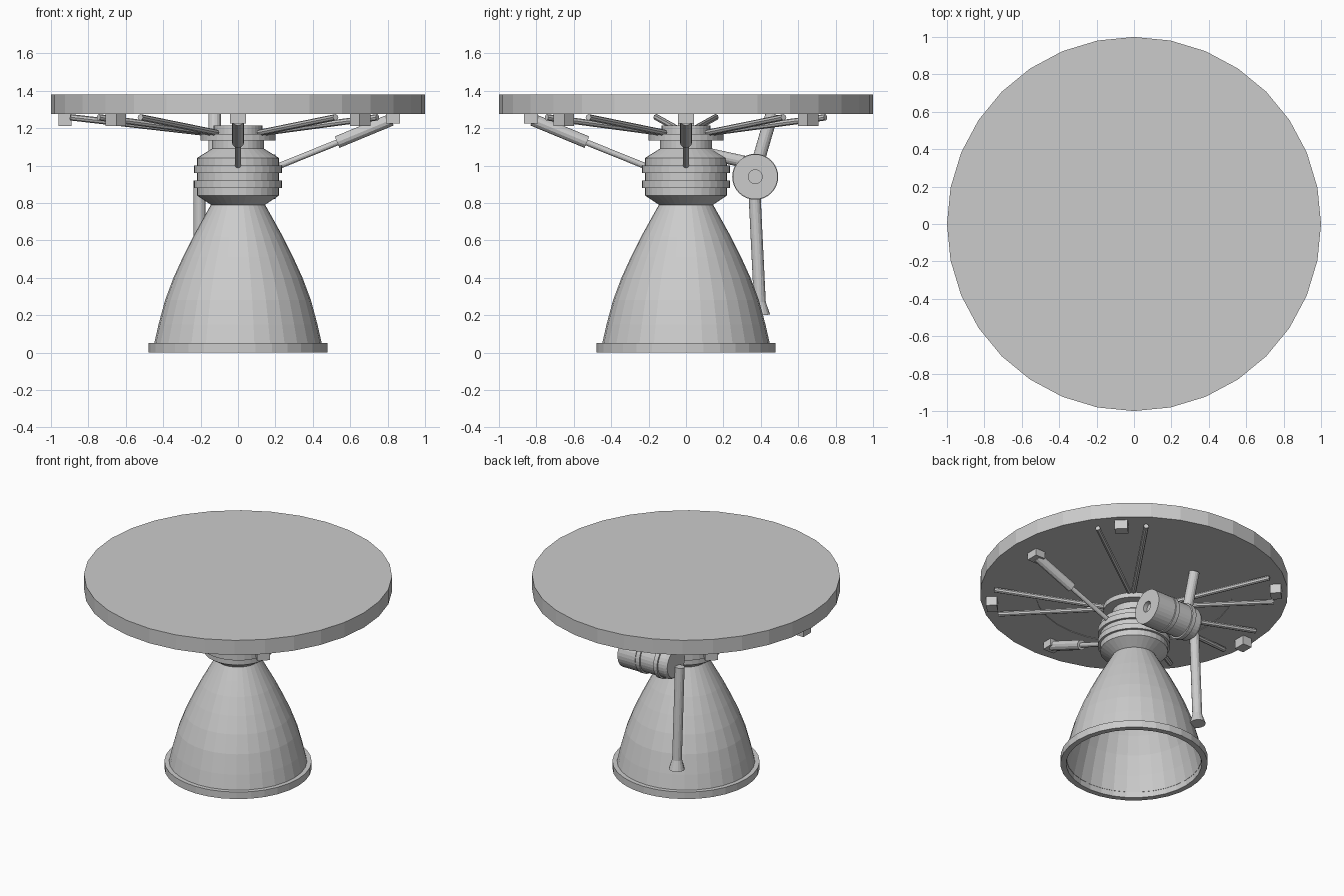
import bpy, bmesh, math
from mathutils import Vector, Matrix

if "Cube" in bpy.data.objects:
    bpy.data.objects.remove(bpy.data.objects["Cube"])


def finish(name, bm):
    bmesh.ops.remove_doubles(bm, verts=bm.verts, dist=1e-5)
    bmesh.ops.recalc_face_normals(bm, faces=bm.faces)
    me = bpy.data.meshes.new(name)
    bm.to_mesh(me)
    bm.free()
    ob = bpy.data.objects.new(name, me)
    bpy.context.collection.objects.link(ob)
    return ob


def lathe(name, profile, sides=32, matrix=Matrix(), closed=False):
    """Revolve (radius, height) points around z."""
    bm = bmesh.new()
    pts = list(profile) + ([profile[0]] if closed else [])
    verts = [bm.verts.new((r, 0, z)) for r, z in pts]
    edges = [bm.edges.new(p) for p in zip(verts, verts[1:])]
    bmesh.ops.spin(bm, geom=verts + edges, cent=(0, 0, 0), axis=(0, 0, 1),
                   angle=math.tau, steps=sides)
    bmesh.ops.transform(bm, matrix=matrix, verts=bm.verts)
    return finish(name, bm)


def tube(name, a, b, r1, r2=None, sides=12):
    """Capped round bar between two points."""
    a, b = Vector(a), Vector(b)
    d = b - a
    m = Matrix.Translation(a) @ d.to_track_quat('Z', 'Y').to_matrix().to_4x4()
    h = d.length
    return lathe(name, [(0, 0), (r1, 0), (r2 or r1, h), (0, h)], sides, m)


def block(name, centre, size, angle):
    bm = bmesh.new()
    m = (Matrix.Rotation(angle, 4, 'Z') @ Matrix.Translation(centre)
         @ Matrix.Diagonal((*size, 1)))
    bmesh.ops.create_cube(bm, size=1, matrix=m)
    return finish(name, bm)


def polar(r, deg, z):
    a = math.radians(deg)
    return (r * math.cos(a), r * math.sin(a), z)


# Mounting plate with a faint step on the underside
lathe("mounting_plate", [(0, 1.38), (1, 1.38), (1, 1.275), (0.64, 1.275),
                         (0.64, 1.279), (0, 1.279)])

# Hollow bell and its rim
outer = [(0.45, 0.04), (0.425, 0.15), (0.39, 0.28), (0.345, 0.40), (0.295, 0.51),
         (0.24, 0.62), (0.19, 0.71), (0.145, 0.79)]
inner = [(r - 0.012, z) for r, z in reversed(outer)]
lathe("nozzle_bell", outer + [(0, 0.79), (0, 0.78)] + inner, closed=True)
lathe("nozzle_rim", [(0.44, 0), (0.478, 0), (0.478, 0.05), (0.44, 0.05)], closed=True)

# Combustion chamber, bands and gimbal hub
lathe("chamber", [(0, 0.79), (0.145, 0.79), (0.22, 0.84), (0.22, 1.04),
                  (0.14, 1.09), (0.14, 1.14), (0, 1.14)])
for i, (z0, z1) in enumerate([(0.88, 0.92), (0.96, 1.0)]):
    lathe(f"chamber_band_{i}", [(0.21, z0), (0.236, z0), (0.236, z1), (0.21, z1)],
          closed=True)
lathe("gimbal_hub", [(0, 1.135), (0.2, 1.135), (0.2, 1.17), (0.13, 1.17),
                     (0.13, 1.215), (0, 1.215)])

# Paired struts and mounting blocks under the plate
for deg in (45, 135, 180, 225, 315):
    for side in (-1, 1):
        tube(f"strut_{deg}_{side}", polar(0.17, deg + side * 3, 1.175),
             polar(0.91, deg + side * 10, 1.258), 0.017, sides=8)
    block(f"mount_block_{deg}", (0.925, 0, 1.243), (0.07, 0.085, 0.065),
          math.radians(deg))

# Gimbal actuators on the right and front
for deg in (0, -90):
    tube(f"actuator_rod_{deg}", polar(0.2, deg, 0.99), polar(0.56, deg, 1.135), 0.016)
    tube(f"actuator_body_{deg}", polar(0.53, deg, 1.125), polar(0.82, deg, 1.245), 0.033)
    block(f"actuator_block_{deg}", (0.828, 0, 1.25), (0.075, 0.085, 0.05),
          math.radians(deg))

# Turbopump lying along x behind the chamber, with end recess and rings
pump = (Matrix.Translation((0, 0.37, 0.94)) @ Matrix.Rotation(math.pi / 2, 4, 'Y'))
lathe("turbopump", [(0, -0.18), (0.1, -0.18), (0.112, -0.16), (0.112, 0.06), (0.12, 0.06),
                    (0.12, 0.2), (0.037, 0.2), (0.037, 0.17), (0, 0.17)], 32, pump)
for i, x in enumerate((-0.1, 0.04)):
    lathe(f"pump_ring_{i}", [(0.1, x - 0.015), (0.123, x - 0.015),
                             (0.123, x + 0.015), (0.1, x + 0.015)], 32, pump, True)

# Feed pipes and exhaust pipe with flared tip
tube("supply_pipe", (-0.125, 0.37, 0.97), (-0.125, 0.46, 1.278), 0.034, sides=16)
tube("chamber_feed_pipe", (0.03, 0.13, 1.06), (0.03, 0.36, 1.01), 0.032, sides=16)
tube("exhaust_pipe", (-0.205, 0.363, 0.92), (-0.205, 0.395, 0.26), 0.032, sides=16)
tube("exhaust_flare", (-0.205, 0.394, 0.27), (-0.205, 0.398, 0.2), 0.032, 0.052, 16)
